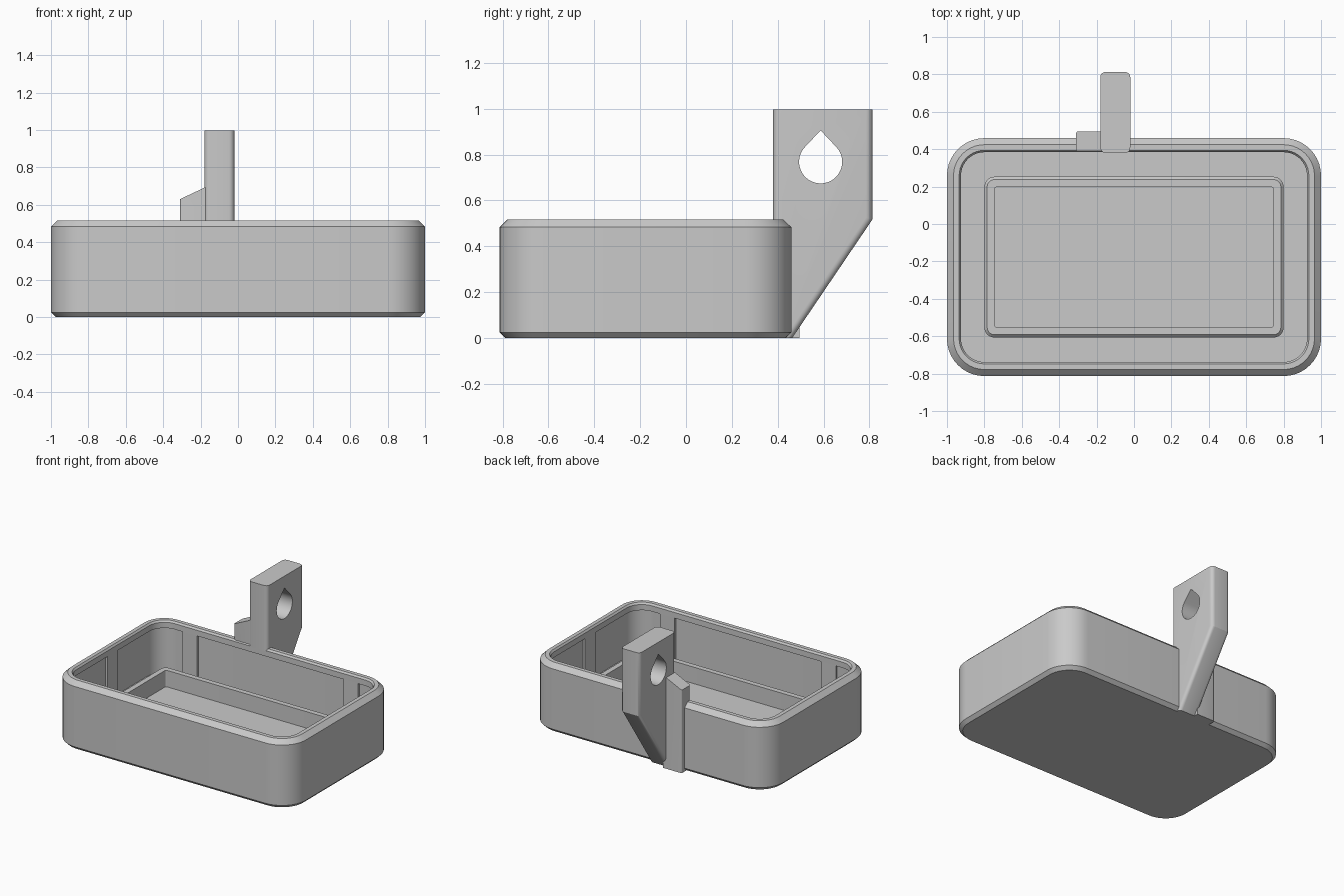
import bpy, bmesh, math
from mathutils import Vector

if "Cube" in bpy.data.objects:
    bpy.data.objects.remove(bpy.data.objects["Cube"])

grey = bpy.data.materials.new("plain grey")
grey.diffuse_color = (0.59, 0.59, 0.59, 1)
grey.use_nodes = True
grey.node_tree.nodes["Principled BSDF"].inputs["Base Color"].default_value = grey.diffuse_color
CY = -0.177   # tray centre along y
FLOOR = 0.112  # inside floor level
RIDGE = 0.237  # top of the floor ridge


def finish(bm, name, smooth=True):
    bmesh.ops.recalc_face_normals(bm, faces=bm.faces)
    me = bpy.data.meshes.new(name)
    bm.to_mesh(me)
    bm.free()
    ob = bpy.data.objects.new(name, me)
    bpy.context.collection.objects.link(ob)
    me.materials.append(grey)
    if smooth:
        shade(ob)
    return ob


def activate(ob):
    bpy.ops.object.select_all(action='DESELECT')
    ob.select_set(True)
    bpy.context.view_layer.objects.active = ob


def shade(ob):
    activate(ob)
    bpy.ops.object.shade_smooth_by_angle(angle=math.radians(30))


def rounded_loop(bm, hx, hy, r, z, n=10):
    pts = []
    for sx, sy, a0 in ((1, 1, 0), (-1, 1, 90), (-1, -1, 180), (1, -1, 270)):
        for i in range(n + 1):
            a = math.radians(a0 + 90 * i / n)
            pts.append(bm.verts.new((sx * (hx - r) + r * math.cos(a),
                                     CY + sy * (hy - r) + r * math.sin(a), z)))
    return pts


def loft(name, rings):
    """Stack of rounded rectangles, capped at both ends."""
    bm = bmesh.new()
    loops = [rounded_loop(bm, *ring) for ring in rings]
    bm.faces.new(loops[0])
    bm.faces.new(loops[-1])
    for a, b in zip(loops, loops[1:]):
        for i in range(len(a)):
            j = (i + 1) % len(a)
            bm.faces.new((a[i], a[j], b[j], b[i]))
    return finish(bm, name)


def prism(profile, x0, x1):
    """Extrude a (y, z) profile along x."""
    bm = bmesh.new()
    f = bm.faces.new([bm.verts.new((x0, y, z)) for y, z in profile])
    g = bmesh.ops.extrude_face_region(bm, geom=[f])
    bmesh.ops.translate(bm, vec=(x1 - x0, 0, 0),
                        verts=[v for v in g["geom"] if isinstance(v, bmesh.types.BMVert)])
    bmesh.ops.recalc_face_normals(bm, faces=bm.faces)
    return bm


def round_edges(bm, width, seg, rule):
    """Round the side edges that run along the profile, where the rule holds."""
    edges = []
    for e in bm.edges:
        nx = sorted(abs(f.normal.x) for f in e.link_faces)
        nz = max(abs(f.normal.z) for f in e.link_faces)
        mid = (e.verts[0].co + e.verts[1].co) / 2
        if nx[0] < 0.1 and nx[1] > 0.9 and nz < 0.9 and rule(mid):
            edges.append(e)
    bmesh.ops.bevel(bm, geom=edges, offset=width, segments=seg, profile=0.5, affect='EDGES')


# Tray: chamfered walls, small inner lip, flat floor
walls = [(0.975, 0), (1, 0.025), (1, 0.483), (0.965, 0.517), (0.935, 0.517),
         (0.925, 0.503), (0.925, 0.46), (0.945, 0.455), (0.945, FLOOR)]
# Ridge on the floor: chamfered outer rim around a pocket
ridge = [(0.80, FLOOR), (0.80, RIDGE - 0.015), (0.785, RIDGE), (0.745, RIDGE), (0.745, FLOOR)]
loft("tray", [(w, w - 0.364, w - 0.8, z) for w, z in walls] +
     [(w, w - 0.37, max(w - 0.745, 0.012), z) for w, z in ridge])

# Short vertical ribs on the inner walls, under the lip
for s in (-1, 1):
    for wall_y, name in ((CY + 0.576, "back_rib"), (CY - 0.576, "front_rib")):
        y0, y1 = wall_y - 0.012, wall_y + 0.012
        finish(prism([(y0, FLOOR), (y1, FLOOR), (y1, 0.47), (y0, 0.47)],
                     s * 0.677 - 0.062, s * 0.677 + 0.062), name, False)
    finish(prism([(CY - 0.062, FLOOR), (CY + 0.062, FLOOR), (CY + 0.062, 0.47), (CY - 0.062, 0.47)],
                 s * 0.94 - 0.012, s * 0.94 + 0.012), "side_rib", False)

# Hanging post with sloped underside and rounded edges
bm = prism([(0.38, 0.996), (0.813, 0.996), (0.813, 0.517), (0.463, 0), (0.42, 0), (0.42, 0.5), (0.38, 0.5)],
           -0.18, -0.02)
round_edges(bm, 0.028, 5, lambda m: m.y > 0.45 or m.z > 0.6)
post = finish(bm, "hanging_post", False)

# Teardrop hole through the post
hy, hz, r = 0.587, 0.768, 0.094
drop = [(hy, hz + r * 1.46)]
for i in range(33):
    a = math.radians(137 + 266 * i / 32)
    drop.append((hy + r * math.cos(a), hz + r * math.sin(a)))
cutter = finish(prism(drop, -0.4, 0.2), "hole_cutter", False)
mod = post.modifiers.new("hole", 'BOOLEAN')
mod.object = cutter
mod.solver = 'EXACT'
activate(post)
bpy.ops.object.modifier_apply(modifier=mod.name)
bpy.data.objects.remove(cutter)
shade(post)

# Side block beside the post, with a slanted top
bm = prism([(0.39, 0.75), (0.495, 0.75), (0.495, 0), (0.42, 0), (0.42, 0.5), (0.39, 0.5)],
           -0.31, -0.155)
round_edges(bm, 0.012, 3, lambda m: m.x < -0.2 and (m.y > 0.45 or m.z > 0.55))
bmesh.ops.bisect_plane(bm, geom=bm.verts[:] + bm.edges[:] + bm.faces[:],
                       plane_co=Vector((-0.31, 0, 0.63)),
                       plane_no=Vector((-0.47, 0, 1)).normalized(), clear_outer=True)
bmesh.ops.holes_fill(bm, edges=[e for e in bm.edges if e.is_boundary])
finish(bm, "side_block")
